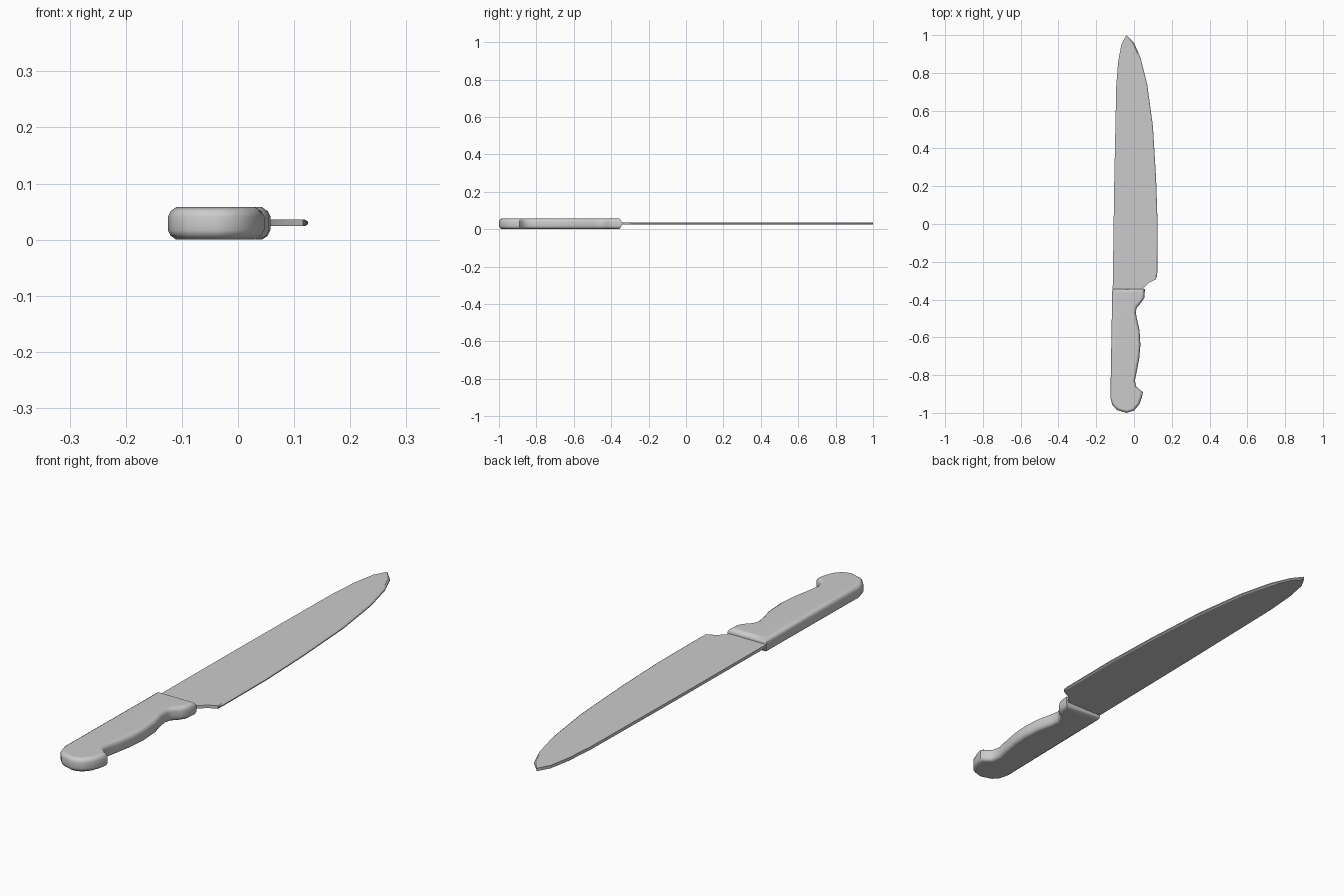
import bpy, bmesh, math
from mathutils import Vector

cube = bpy.data.objects.get("Cube")
if cube:
    bpy.data.objects.remove(cube)

# One plain grey for the whole knife
grey = bpy.data.materials.new("plain grey")
grey.use_nodes = True
colour = (0.6, 0.6, 0.6, 1)
grey.diffuse_color = colour
grey.node_tree.nodes["Principled BSDF"].inputs["Base Color"].default_value = colour


def inset(points, distance, weight):
    """Move a counter-clockwise outline inward, with limited mitres."""
    result = []
    for i, point in enumerate(points):
        p = Vector(point)
        a = (p - Vector(points[i - 1])).normalized()
        b = (Vector(points[(i + 1) % len(points)]) - p).normalized()
        tangent = (a + b).normalized()
        mitre = min(1 / max(tangent.dot(a), 0.1), 1.4)
        normal = Vector((-tangent.y, tangent.x))
        result.append(p + normal * distance * mitre * weight(p))
    return result


def loft(name, points, layers, angle, weight=lambda p: 1):
    """Stack inset copies of an outline, given as (inset, height) layers."""
    bm = bmesh.new()
    rings = [[bm.verts.new((q.x, q.y, z)) for q in inset(points, d, weight)]
             for d, z in layers]
    n = len(points)
    for low, high in zip(rings, rings[1:]):
        for i in range(n):
            j = (i + 1) % n
            bm.faces.new((low[i], low[j], high[j], high[i]))
    bm.faces.new(rings[0][::-1])
    bm.faces.new(rings[-1])
    mesh = bpy.data.meshes.new(name)
    bm.to_mesh(mesh)
    bm.free()
    mesh.materials.append(grey)
    obj = bpy.data.objects.new(name, mesh)
    bpy.context.collection.objects.link(obj)
    bpy.ops.object.select_all(action='DESELECT')
    obj.select_set(True)
    bpy.context.view_layer.objects.active = obj
    bpy.ops.object.shade_smooth_by_angle(angle=math.radians(angle))
    # Keep the broad faces flat against the rounded rim
    modifier = obj.modifiers.new("flat sides", 'WEIGHTED_NORMAL')
    modifier.keep_sharp = True
    return obj


# Handle: straight back, rounded butt with a hook, finger grip and front guard
handle_outline = [
    (-.115, -.345), (-.125, -.92), (-.115, -.957), (-.09, -.985), (-.04, -1),
    (0, -.988), (.028, -.955), (.041, -.92), (.047, -.89), (.03, -.877),
    (.012, -.862), (.005, -.83), (.015, -.78), (.028, -.71), (.034, -.64),
    (.029, -.56), (.015, -.5), (.009, -.465), (.016, -.44), (.04, -.415),
    (.055, -.39), (.058, -.345)]
loft("handle", handle_outline,
     [(.015, 0), (.005, .007), (0, .017), (0, .041), (.005, .051), (.015, .058)], 50)

# Blade: straight spine, curved cutting edge and a notched heel
blade_outline = [
    (.048, -.36), (.052, -.338), (.08, -.31), (.116, -.293), (.123, -.27),
    (.125, 0), (.117, .24), (.1, .52), (.07, .74), (.035, .88), (0, .96),
    (-.04, 1), (-.067, .95), (-.084, .86), (-.094, .73), (-.105, .2), (-.113, -.36)]
# Only the cutting edge is ground down
loft("blade", blade_outline, [(.006, .024), (0, .028), (0, .032), (.006, .036)], 30,
     lambda p: 1 if p.x > -.02 and p.y > -.28 else 0)
